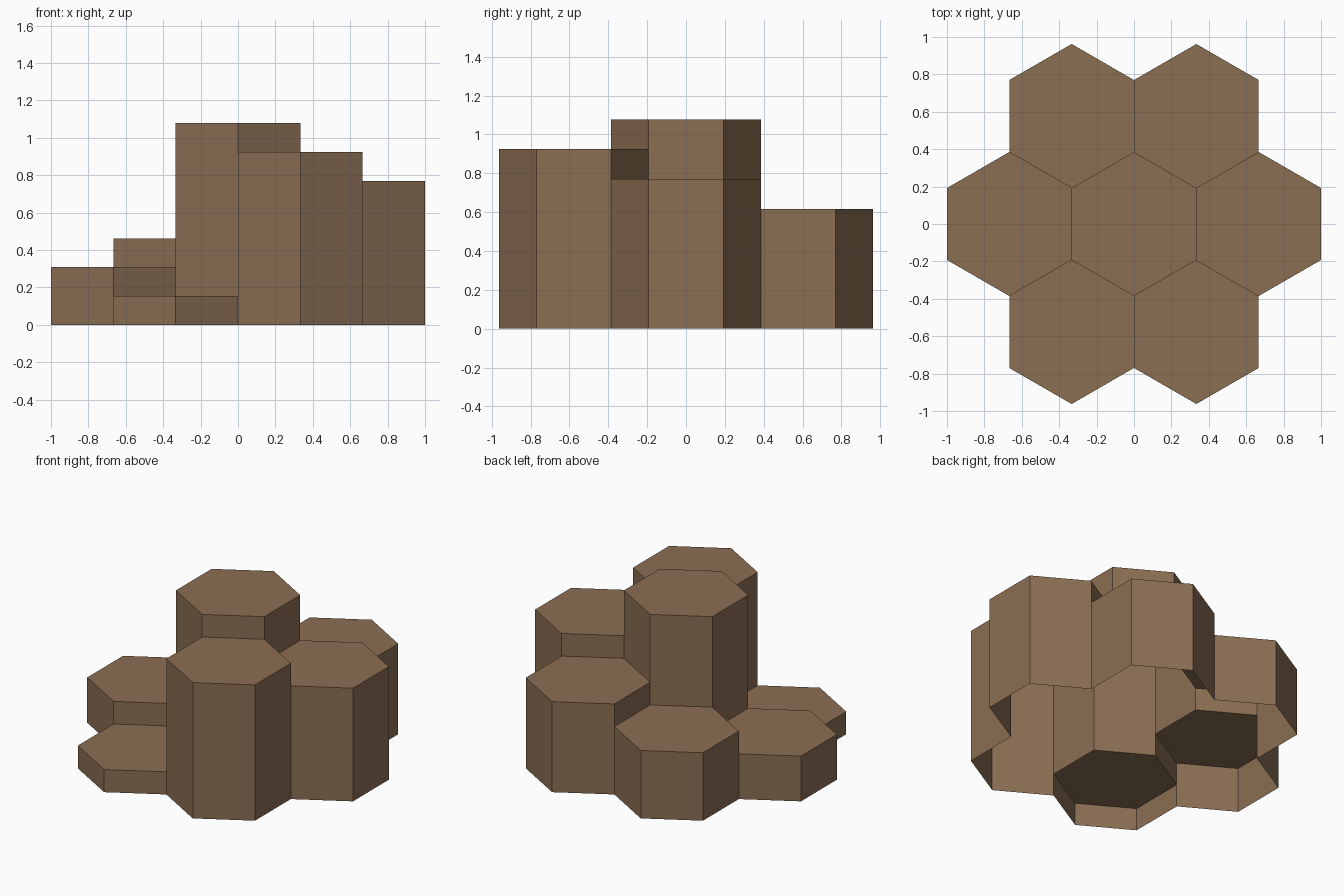
import bpy, bmesh, math

if "Cube" in bpy.data.objects:
    bpy.data.objects.remove(bpy.data.objects["Cube"])

APOTHEM = 1 / 3
RADIUS = APOTHEM * 2 / math.sqrt(3)
STEP = 0.154

mat = bpy.data.materials.new("earth brown")
mat.diffuse_color = (0.258, 0.156, 0.087, 1)
mat.use_nodes = True
mat.node_tree.nodes["Principled BSDF"].inputs["Base Color"].default_value = mat.diffuse_color

# ring heights in steps, indexed by direction (0 = east, then every 60 degrees)
RING = [5, 4, 3, 2, 1, 6]


def neighbour(pos, k):
    a = math.radians(60 * k)
    return (pos[0] + 2 * APOTHEM * math.cos(a), pos[1] + 2 * APOTHEM * math.sin(a))


def key(pos):
    return (round(pos[0] * 100), round(pos[1] * 100))


centre = (0.0, 0.0)
columns = [("centre_column", centre, 7 * STEP)]
for k, n in enumerate(RING):
    columns.append((f"step_column_{n}", neighbour(centre, k), n * STEP))
heights = {key(p): h for _, p, h in columns}


def hex_column(name, pos, h):
    """Capped hexagon, open below, with walls only down to lower neighbours."""
    bm = bmesh.new()

    def corner(k, z):
        a = math.radians(60 * k - 30)
        return bm.verts.new((pos[0] + RADIUS * math.cos(a), pos[1] + RADIUS * math.sin(a), z))

    top = [corner(k, h) for k in range(6)]
    bm.faces.new(top)
    for k in range(6):
        low = heights.get(key(neighbour(pos, k)), 0.0)
        if low < h:
            j = (k + 1) % 6
            bm.faces.new((corner(k, low), corner(j, low), top[j], top[k]))
    bmesh.ops.remove_doubles(bm, verts=bm.verts, dist=1e-4)
    mesh = bpy.data.meshes.new(name)
    bm.to_mesh(mesh)
    bm.free()
    mesh.materials.append(mat)
    bpy.context.collection.objects.link(bpy.data.objects.new(name, mesh))


# spiral staircase of hexagonal columns
for c in columns:
    hex_column(*c)
